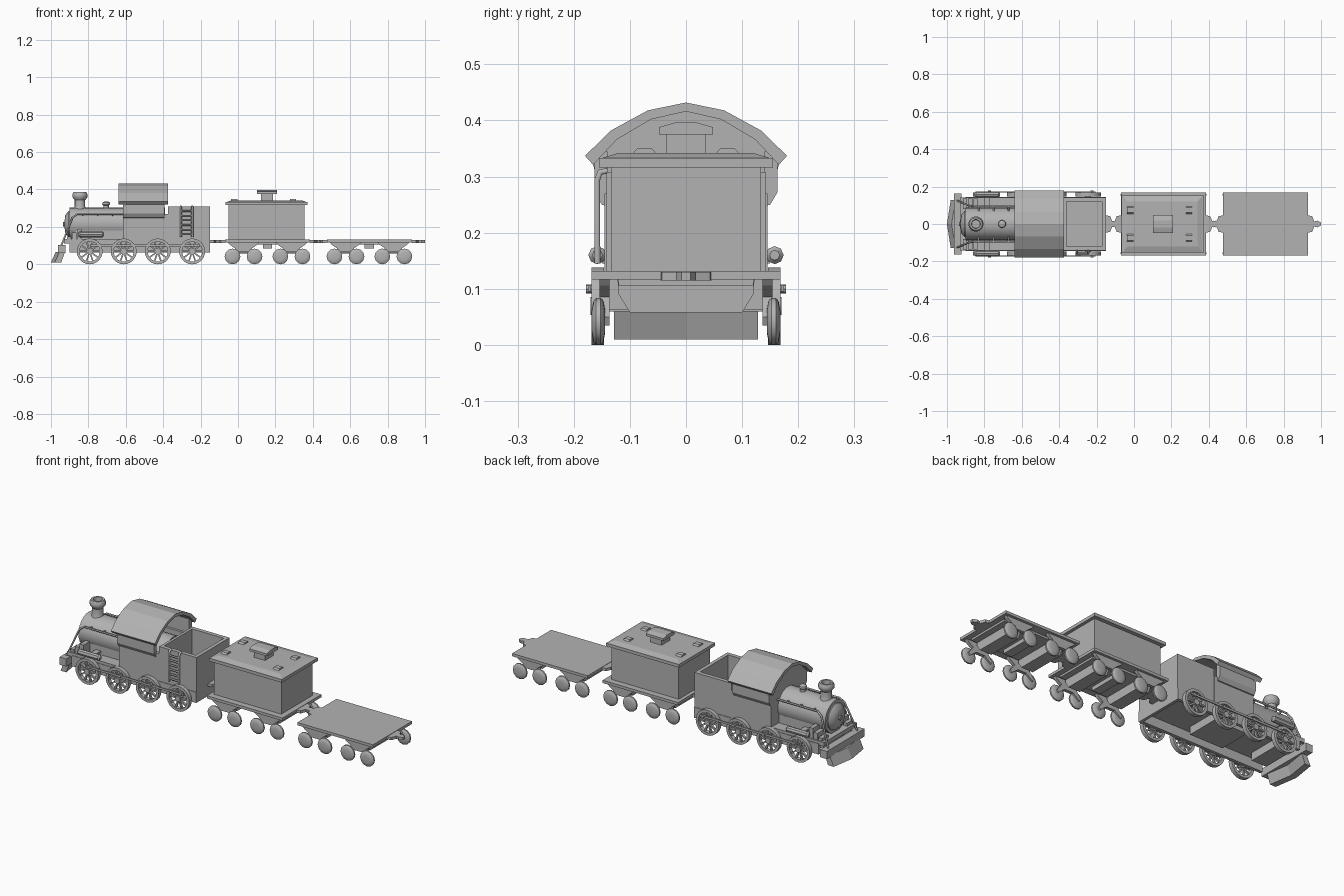
import bpy, bmesh, math
from mathutils import Matrix, Vector

cube = bpy.data.objects.get("Cube")
if cube:
    bpy.data.objects.remove(cube, do_unlink=True)

grey = bpy.data.materials.new("plain grey")
grey.use_nodes = True
colour = (0.45, 0.45, 0.45, 1)
grey.diffuse_color = colour
grey.node_tree.nodes["Principled BSDF"].inputs["Base Color"].default_value = colour


def finish(name, bm, smooth=False):
    bmesh.ops.recalc_face_normals(bm, faces=bm.faces)
    me = bpy.data.meshes.new(name)
    bm.to_mesh(me)
    bm.free()
    me.materials.append(grey)
    ob = bpy.data.objects.new(name, me)
    bpy.context.collection.objects.link(ob)
    if smooth:
        bpy.ops.object.select_all(action='DESELECT')
        ob.select_set(True)
        bpy.context.view_layer.objects.active = ob
        bpy.ops.object.shade_smooth_by_angle(angle=math.radians(35))
    return ob


def add_box(bm, x, y, z):
    size = [b - a for a, b in (x, y, z)]
    mid = [(a + b) / 2 for a, b in (x, y, z)]
    bmesh.ops.create_cube(bm, size=1, matrix=Matrix.Translation(mid) @ Matrix.Diagonal((*size, 1)))


def box(name, x, y, z):
    bm = bmesh.new()
    add_box(bm, x, y, z)
    return finish(name, bm)


def both(name, x, y, z):
    """Mirrored pair of boxes at +y and -y."""
    box("left_" + name, x, y, z)
    box("right_" + name, x, (-y[1], -y[0]), z)


def prism(name, pts, lo, hi, axis):
    """Extrude a 2D outline along x, y or z."""
    put = {'x': lambda a, b, t: (t, a, b), 'y': lambda a, b, t: (a, t, b), 'z': lambda a, b, t: (a, b, t)}[axis]
    bm = bmesh.new()
    rings = [[bm.verts.new(put(a, b, t)) for a, b in pts] for t in (lo, hi)]
    for r in rings:
        bm.faces.new(r)
    n = len(pts)
    for i in range(n):
        j = (i + 1) % n
        bm.faces.new((rings[0][i], rings[0][j], rings[1][j], rings[1][i]))
    return finish(name, bm)


def mirror(half):
    """Complete an outline from the half on its positive side."""
    return half + [(-a, b) for a, b in half[::-1] if a]


def add_lathe(bm, profile, centre, axis='z', seg=20, closed=False):
    """Revolve (radius, height) points round an axis."""
    turn = {'z': Matrix(), 'x': Matrix.Rotation(math.pi / 2, 4, 'Y'),
            'y': Matrix.Rotation(-math.pi / 2, 4, 'X')}[axis]
    m = Matrix.Translation(centre) @ turn
    rings = []
    for r, h in profile:
        ring = [m @ Vector((r * math.cos(2 * math.pi * k / seg), r * math.sin(2 * math.pi * k / seg), h))
                for k in range(seg)]
        rings.append([bm.verts.new(p) for p in ring])
    pairs = list(zip(rings, rings[1:]))
    if closed:
        pairs.append((rings[-1], rings[0]))
    else:
        bm.faces.new(rings[0])
        bm.faces.new(rings[-1])
    for a, b in pairs:
        for k in range(seg):
            j = (k + 1) % seg
            bm.faces.new((a[k], a[j], b[j], b[k]))


def lathe(name, profile, centre, axis='z', seg=20):
    bm = bmesh.new()
    add_lathe(bm, profile, centre, axis, seg)
    return finish(name, bm, True)


def tube(name, pts, r=0.005):
    cu = bpy.data.curves.new(name, 'CURVE')
    cu.dimensions = '3D'
    cu.bevel_depth, cu.bevel_resolution, cu.use_fill_caps = r, 1, True
    sp = cu.splines.new('POLY')
    sp.points.add(len(pts) - 1)
    for p, q in zip(sp.points, pts):
        p.co = (*q, 1)
    cu.materials.append(grey)
    ob = bpy.data.objects.new(name, cu)
    bpy.context.collection.objects.link(ob)
    return ob


# Engine chassis
box("engine_floor", (-0.93, -0.15), (-0.142, 0.142), (0.112, 0.134))
both("side_frame", (-0.9, -0.15), (0.128, 0.145), (0.062, 0.12))
box("rear_frame", (-0.165, -0.15), (-0.14, 0.14), (0.062, 0.12))
box("ash_pan", (-0.62, -0.42), (-0.09, 0.09), (0.07, 0.12))
box("front_bogie_box", (-0.89, -0.8), (-0.09, 0.09), (0.07, 0.12))

# Buffer beam, pointed plough and front steps
box("buffer_beam", (-0.962, -0.922), (-0.162, 0.162), (0.06, 0.102))
bm = bmesh.new()
front = [[bm.verts.new((x - 0.02 * (y == 0), y, z)) for y in (-0.128, 0, 0.128)]
         for x, z in ((-0.955, 0.065), (-0.98, 0.01), (-0.945, 0.01), (-0.925, 0.065))]
for a, b in zip(front, front[1:] + front[:1]):
    for k in range(2):
        bm.faces.new((a[k], a[k + 1], b[k + 1], b[k]))
for k in (0, 2):
    bm.faces.new([r[k] for r in front])
finish("plough", bm)
for i in range(3):
    both("front_step_%d" % i, (-0.915 + 0.028 * i, -0.892 + 0.028 * i), (0.08, 0.135), (0.13, 0.15 + 0.02 * i))

# Boiler and fittings
lathe("boiler", [(0.088, -0.26), (0.088, 0), (0.088, 0.25)], (-0.64, 0, 0.215), 'x', 24)
lathe("smokebox_door", [(0.02, -0.022), (0.05, -0.018), (0.07, 0), (0.074, 0.02)], (-0.905, 0, 0.215), 'x', 24)
lathe("door_knob", [(0.012, -0.008), (0.012, 0.012)], (-0.927, 0, 0.215), 'x', 10)
box("boiler_saddle", (-0.87, -0.6), (-0.08, 0.08), (0.13, 0.18))
lathe("chimney", [(0.034, 0), (0.028, 0.015), (0.028, 0.05), (0.04, 0.065), (0.041, 0.08), (0.034, 0.094),
                  (0.024, 0.094), (0.022, 0.07)], (-0.845, 0, 0.293), 'z', 14)
lathe("steam_dome", [(0.015, 0), (0.015, 0.02), (0.021, 0.026), (0.019, 0.036), (0.008, 0.042)],
      (-0.705, 0, 0.295), 'z', 14)
for s, side in ((1, "left"), (-1, "right")):
    lathe(side + "_air_tank", [(0.009, -0.068), (0.016, -0.06), (0.016, 0.06), (0.009, 0.068)],
          (-0.785, s * 0.158, 0.16), 'x', 8)
    tube(side + "_handrail", [(-0.61, s * 0.095, 0.268), (-0.86, s * 0.095, 0.268), (-0.885, s * 0.1, 0.25),
                              (-0.945, s * 0.125, 0.1)])
    for x in (-0.83, -0.75, -0.67):
        tube(side + "_rail_post", [(x, s * 0.065, 0.262), (x, s * 0.097, 0.268)])
both("tank_bracket", (-0.8, -0.77), (0.08, 0.15), (0.145, 0.155))

# Cab: arched front wall, side walls and roof
arch = mirror([(0.18, 0.337), (0.134, 0.382), (0.068, 0.418), (0, 0.432)])
inner = [(y * 0.92, z - 0.016) for y, z in arch]
prism("cab_roof", arch + inner[::-1], -0.64, -0.375, 'x')
prism("cab_front", [(0.145, 0.13), (0.145, 0.25)] + inner + [(-0.145, 0.25), (-0.145, 0.13)],
      -0.615, -0.6, 'x')
both("cab_side", (-0.615, -0.375), (0.127, 0.145), (0.12, 0.27))
for s, side in ((1, "left"), (-1, "right")):
    prism(side + "_cab_panel", [(s * y, z) for y, z in ((0.14, 0.247), (0.15, 0.25), (0.163, 0.272),
                                                      (0.163, 0.345), (0.14, 0.345))], -0.615, -0.392, 'x')
box("firebox", (-0.6, -0.54), (-0.08, 0.08), (0.13, 0.29))

# Open tender bunker
both("bunker_side", (-0.375, -0.15), (0.12, 0.142), (0.12, 0.308))
box("bunker_rear", (-0.17, -0.15), (-0.13, 0.13), (0.12, 0.308))
box("bunker_front", (-0.375, -0.36), (-0.13, 0.13), (0.12, 0.308))

# Ladder on the right side
for x in (-0.305, -0.245):
    tube("ladder_rail", [(x, -0.14, 0.31), (x, -0.153, 0.308), (x, -0.158, 0.295), (x, -0.158, 0.145)], 0.006)
for i in range(6):
    tube("ladder_rung", [(-0.305, -0.158, 0.16 + i * 0.025), (-0.245, -0.158, 0.16 + i * 0.025)], 0.005)

# Engine spoked wheels and coupling rods
for s, side in ((1, "left"), (-1, "right")):
    for x in (-0.793, -0.611, -0.429, -0.245):
        c = Vector((x, s * 0.157, 0.069))
        bm = bmesh.new()
        add_lathe(bm, [(0.054, -0.011), (0.069, -0.011), (0.069, 0.011), (0.054, 0.011)], c, 'y', 24, True)
        add_lathe(bm, [(0.016, -0.013), (0.016, 0.013)], c, 'y', 12)
        for k in range(10):
            m = Matrix.Translation(c) @ Matrix.Rotation(k * math.pi / 5, 4, 'Y') @ Matrix.Translation((0.035, 0, 0))
            bmesh.ops.create_cube(bm, size=1, matrix=m @ Matrix.Diagonal((0.045, 0.012, 0.008, 1)))
        finish(side + "_engine_wheel", bm, True)
        lathe(side + "_crank_pin", [(0.008, -0.01), (0.008, 0.01)], (x + 0.02, s * 0.168, 0.1), 'y', 8)
    box(side + "_coupling_rod", (-0.79, -0.205), sorted((s * 0.169, s * 0.175)), (0.095, 0.106))


def coupler(x, d):
    half = [(0, 0.045), (0.022, 0.043), (0.034, 0.014), (0.05, 0.018), (0.07, 0.008)]
    pts = half + [(a, -b) for a, b in half[::-1]]
    prism("coupler", [(x + d * a, b) for a, b in pts], 0.115, 0.13, 'z')


def wagon_base(prefix, x0, x1):
    """Deck, under-frame, couplers and two four-wheel bogies."""
    mid = (x0 + x1) / 2
    box(prefix + "_deck", (x0, x1), (-0.168, 0.168), (0.117, 0.132))
    box(prefix + "_under_frame", (x0 + 0.03, x1 - 0.03), (-0.12, 0.12), (0.106, 0.118))
    box(prefix + "_brake_post", (mid - 0.025, mid + 0.025), (-0.09, 0.09), (0.085, 0.107))
    coupler(x0, -1)
    coupler(x1, 1)
    for bx in (mid - 0.128, mid + 0.128):
        prism(prefix + "_bolster", mirror([(0.122, 0.117), (0.12, 0.09), (0.1, 0.058)]),
              bx - 0.035, bx + 0.035, 'x')
        # Side frames arch up from the wheel centres to the deck
        frame = mirror([(0.065, 0.035), (0.072, 0.05), (0.045, 0.085), (0.075, 0.106), (0.085, 0.118)])
        frame.insert(0, (0.025, 0.066))
        frame.insert(0, (-0.025, 0.066))
        for s in (1, -1):
            prism(prefix + "_side_frame", [(bx + a, b) for a, b in frame], s * 0.136, s * 0.154, 'y')
            for wx in (bx - 0.059, bx + 0.059):
                lathe(prefix + "_wheel", [(0.02, -0.012), (0.036, -0.009), (0.042, -0.004), (0.042, 0.004),
                                          (0.036, 0.009), (0.02, 0.012)], (wx, s * 0.156, 0.042), 'y', 12)


# Covered wagon
coupler(-0.15, 1)
wagon_base("covered_wagon", -0.07, 0.385)
box("wagon_body", (-0.05, 0.355), (-0.134, 0.134), (0.13, 0.32))
box("wagon_roof", (-0.066, 0.372), (-0.155, 0.155), (0.316, 0.333))
bm = bmesh.new()
add_box(bm, (-0.06, 0.366), (-0.15, 0.15), (0.333, 0.342))
for v in bm.verts:
    if v.co.z > 0.34:
        v.co.y *= 0.8
        v.co.x = 0.153 + (v.co.x - 0.153) * 0.88
finish("roof_crown", bm)
for x in (-0.02, 0.294):
    for y in (-0.074, 0.074):
        prism("roof_hatch", [(y + a, b) for a, b in mirror([(0.024, 0.338), (0.013, 0.35)])],
              x - 0.017, x + 0.017, 'x')
box("vent_stem", (0.122, 0.188), (-0.036, 0.036), (0.34, 0.378))
prism("vent_cap", mirror([(0.048, 0.375), (0.048, 0.388), (0.02, 0.396)]), 0.102, 0.208, 'x')

# Flat wagon
wagon_base("flat_wagon", 0.475, 0.93)
